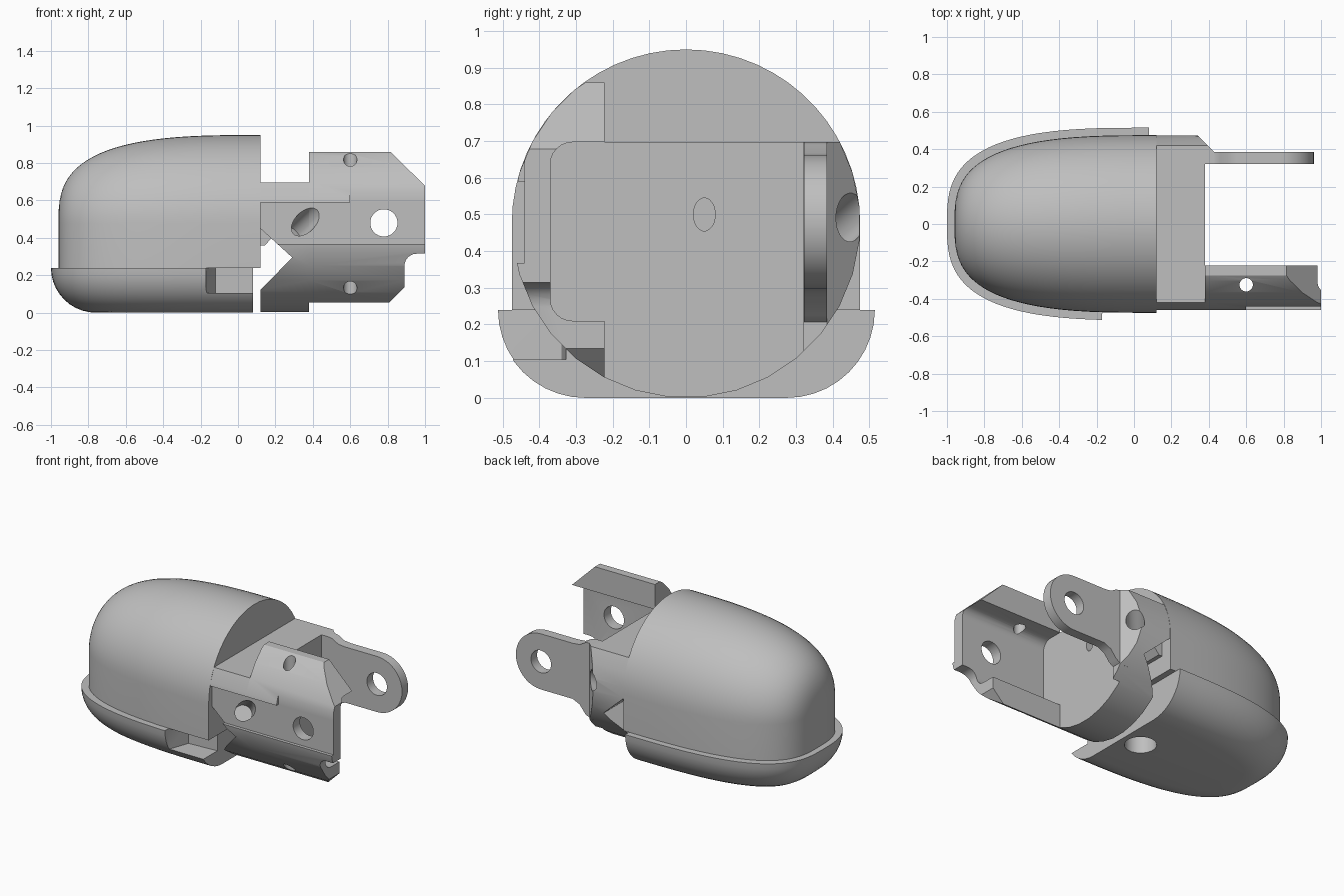
import bpy, bmesh, math
from mathutils import Vector

cube = bpy.data.objects.get("Cube")
if cube:
    bpy.data.objects.remove(cube, do_unlink=True)

GREY = (0.52, 0.52, 0.52, 1.0)
mat = bpy.data.materials.new("plain grey")
mat.use_nodes = True
mat.diffuse_color = GREY
bsdf = mat.node_tree.nodes["Principled BSDF"]
bsdf.inputs["Base Color"].default_value = GREY
bsdf.inputs["Roughness"].default_value = 0.6

R = 0.475      # radius of the round section, also its centre height


def loft(name, rings):
    """Skin closed rings of equal length and cap both ends."""
    bm = bmesh.new()
    rows = [[bm.verts.new(p) for p in ring] for ring in rings]
    n = len(rows[0])
    for a, b in zip(rows, rows[1:]):
        for i in range(n):
            j = (i + 1) % n
            bm.faces.new((a[i], a[j], b[j], b[i]))
    bm.faces.new(rows[0])
    bm.faces.new(rows[-1])
    bmesh.ops.remove_doubles(bm, verts=bm.verts, dist=1e-5)
    bmesh.ops.recalc_face_normals(bm, faces=bm.faces)
    mesh = bpy.data.meshes.new(name)
    bm.to_mesh(mesh)
    bm.free()
    mesh.materials.append(mat)
    obj = bpy.data.objects.new(name, mesh)
    bpy.context.collection.objects.link(obj)
    return obj


def prism(name, pts, axis, a, b):
    """Extrude a flat outline along one axis from a to b."""
    place = {"x": lambda p, t: (t, p[0], p[1]),
             "y": lambda p, t: (p[0], t, p[1]),
             "z": lambda p, t: (p[0], p[1], t)}[axis]
    return loft(name, [[place(p, t) for p in pts] for t in (a, b)])


def box(name, x0, x1, y0, y1, z0, z1):
    return prism(name, [(x0, y0), (x1, y0), (x1, y1), (x0, y1)], "z", z0, z1)


def arc(cx, cy, r, d0, d1, n, ry=None):
    """Points on an arc, angles in degrees."""
    ry = r if ry is None else ry
    angles = [math.radians(d0 + (d1 - d0) * i / n) for i in range(n + 1)]
    return [(cx + r * math.cos(t), cy + ry * math.sin(t)) for t in angles]


def circle(cx, cy, r, n=24, ry=None):
    return arc(cx, cy, r, 180 / n, 360 + 180 / n, n, ry)[:-1]


def boolean(obj, tools, operation="DIFFERENCE"):
    bpy.context.view_layer.objects.active = obj
    for tool in tools:
        mod = obj.modifiers.new("cut", "BOOLEAN")
        mod.operation = operation
        mod.solver = "EXACT"
        mod.object = tool
        bpy.ops.object.modifier_apply(modifier=mod.name)
        bpy.data.objects.remove(tool, do_unlink=True)


def smooth(obj, angle=28):
    bpy.ops.object.select_all(action="DESELECT")
    obj.select_set(True)
    bpy.context.view_layer.objects.active = obj
    bpy.ops.object.shade_smooth_by_angle(angle=math.radians(angle))


def bullet(t):
    """Blunt nose curve: (length, width) factors for t in -1..1."""
    a = t * math.pi / 2
    s = math.sin(a)
    return (max(math.cos(a), 0) ** (2 / 3),
            math.copysign(abs(s) ** (2 / 3), s))


def oblique_bore(side):
    """Short slanted bore entering a side wall."""
    bore = prism("bore", circle(0, 0, 0.055), "z", -0.13, 0.13)
    d = Vector((-0.55, -0.6 * side, -0.55))
    bore.rotation_euler = d.to_track_quat("Z", "Y").to_euler()
    bore.location = (0.36, 0.44 * side, 0.485)
    bpy.context.view_layer.update()
    return bore


def side_flat():
    """Cutters for the shallow stepped flat on the front wall."""
    return [box("flat", 0.0, 1.1, -0.6, -0.44, 0.367, 0.59),
            box("flat", 0.6, 1.1, -0.6, -0.44, 0.367, 0.70)]


# Domed upper body: round on top, straight sides below the middle
rings = []
for i in range(25):
    length, width = bullet(i / 24)
    r, x = R * width, 0.12 - 1.08 * length
    ring = [(x, y, z) for y, z in arc(0, R, r, 0, 180, 30)]
    rings.append(ring + [(x, -r, 0.24), (x, r, 0.24)])
smooth(loft("upper_body", rings))

# Lower shell: same plan, a little wider, with a rounded underside
rings = []
for i in range(11):
    f = i / 10 * math.pi / 2
    inset, z = 0.24 * (1 - math.cos(f)), 0.24 - 0.24 * math.sin(f)
    ring = []
    for k in range(-24, 25):
        length, width = bullet(k / 24)
        ring.append((0.08 - (1.08 - inset) * length, (0.515 - inset) * width, z))
    rings.append(ring)
shell = loft("lower_shell", rings)
boolean(shell, [
    prism("rim_notch", [(-0.17, -0.6), (-0.17, -0.48), (-0.12, -0.34),
                        (0.2, -0.32), (0.2, -0.6)], "z", 0.105, 0.4),
    prism("drain", circle(-0.05, 0, 0.095), "z", -0.1, 0.16)])
smooth(shell)

# Neck block: round section with a flat top, rear chamfer and side notch
neck = prism("neck_block", circle(0, R, R, 32), "x", 0.12, 0.45)
boolean(neck, [
    box("top_cut", 0, 0.6, -0.6, 0.6, 0.697, 1.2),
    box("end_cut", 0.38, 0.6, -0.6, 0.32, -0.1, 1.2),
    prism("rear_chamfer", [(0.315, 0.5), (0.43, 0.385), (0.43, 0.2),
                           (0.6, 0.2), (0.6, 0.6), (0.315, 0.6)], "z", -0.1, 1.2),
    prism("side_notch", [(0.05, 0.513), (0.29, 0.295), (0.05, 0.05)],
          "y", -0.6, 0.6),
    prism("end_bore", circle(0.05, 0.5, 0.03, 20, 0.045), "x", 0.28, 0.6),
    oblique_bore(-1), oblique_bore(1)] + side_flat())
smooth(neck)

# Small latch inside the notch
prism("latch", [(0.12, 0.45), (0.18, 0.40), (0.145, 0.36), (0.12, 0.36)],
      "y", 0.15, 0.40)

# Front arm: slice of the round section with a pocket on its inner side
arm = prism("front_arm", circle(0, R, R, 32), "x", 0.38, 1.0)
outline = [(0.3, 0.055), (0.81, 0.055), (0.89, 0.135)]
outline += arc(0.955, 0.25, 0.065, 180, 90, 6)
outline += [(1.1, 0.315), (1.1, 0.58), (0.815, 0.86), (0.3, 0.86)]
boolean(arm, [prism("arm_outline", outline, "y", -0.7, -0.222)], "INTERSECT")
pocket = [(-0.1, 0.21), (-0.1, 0.697)]
pocket += arc(-0.31, 0.637, 0.06, 90, 180, 6) + arc(-0.31, 0.27, 0.06, 180, 270, 6)
boolean(arm, [
    prism("pocket", pocket, "x", 0.3, 1.1),
    prism("pin_hole", circle(0.78, 0.48, 0.073), "y", -0.7, -0.1),
    prism("screw_hole", circle(0.6, -0.325, 0.036), "z", -0.1, 1.1),
    oblique_bore(-1)] + side_flat())
smooth(arm)

# Rear hinge tab with a rounded end
outline = [(0.37, 0.20), (0.42, 0.20), (0.46, 0.225), (0.50, 0.275), (0.55, 0.298)]
outline += arc(0.78, 0.48, 0.182, -90, 90, 20)
outline += [(0.55, 0.662), (0.50, 0.667), (0.46, 0.69), (0.43, 0.697), (0.37, 0.697)]
tab = prism("rear_tab", outline, "y", 0.322, 0.385)
boolean(tab, [prism("pin_hole", circle(0.78, 0.48, 0.073), "y", 0.2, 0.6),
              oblique_bore(1)])
smooth(tab)
